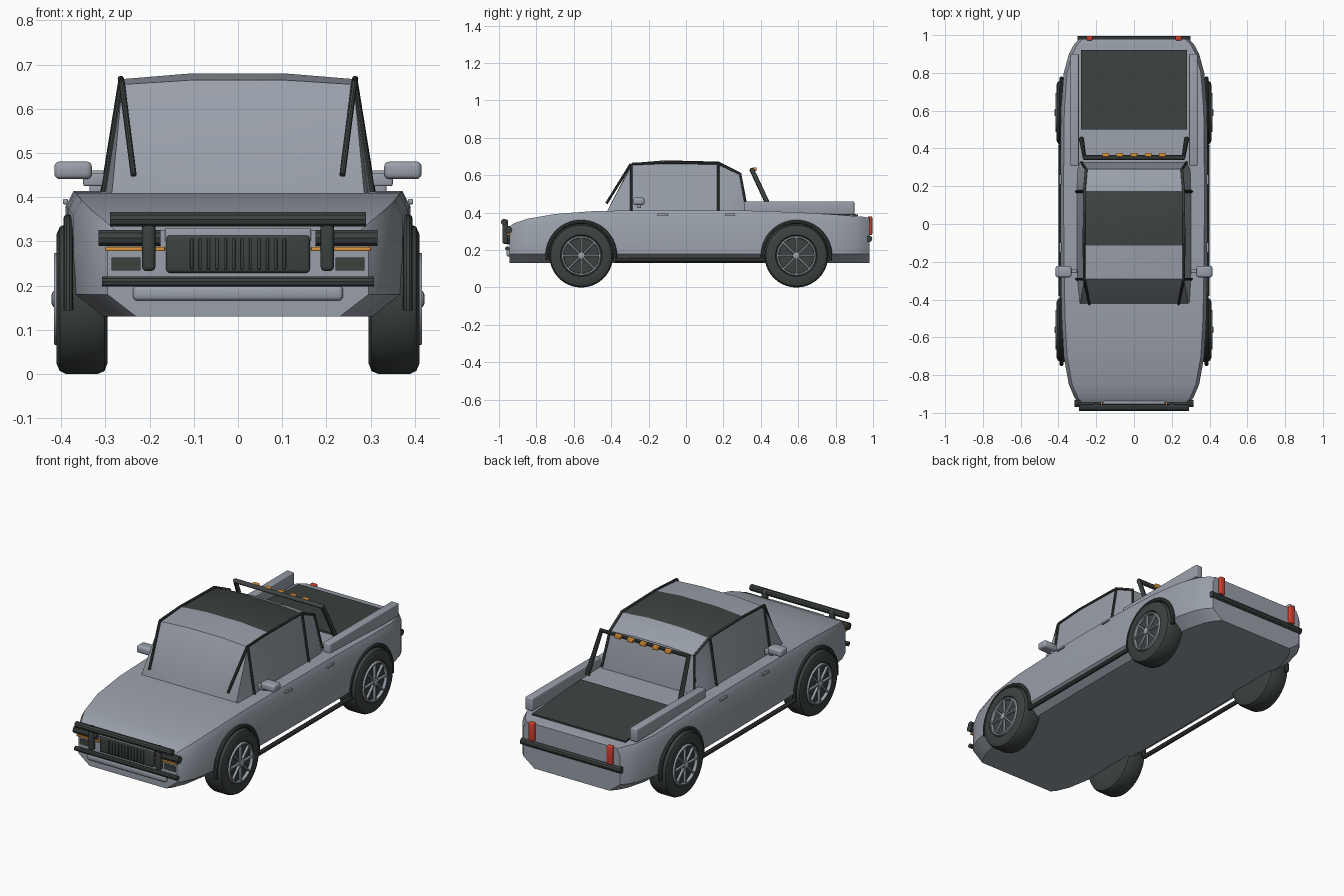
import bpy, bmesh, math
from mathutils import Matrix, Vector

if "Cube" in bpy.data.objects:
    bpy.data.objects.remove(bpy.data.objects["Cube"])


def material(name, rgb):
    m = bpy.data.materials.new(name)
    m.use_nodes = True
    m.diffuse_color = (*rgb, 1)
    bsdf = next(n for n in m.node_tree.nodes if n.type == 'BSDF_PRINCIPLED')
    bsdf.inputs["Base Color"].default_value = (*rgb, 1)
    return m


GREY = material("body grey", (0.32, 0.35, 0.40))
DARK = material("dark trim", (0.045, 0.055, 0.053))
ORANGE = material("amber lamp", (0.75, 0.30, 0.04))
RED = material("red lamp", (0.65, 0.05, 0.03))


def smooth(ob, angle=35):
    bpy.ops.object.select_all(action='DESELECT')
    ob.select_set(True)
    bpy.context.view_layer.objects.active = ob
    bpy.ops.object.shade_smooth_by_angle(angle=math.radians(angle))


def finish(name, bm, *mats):
    bmesh.ops.recalc_face_normals(bm, faces=bm.faces)
    me = bpy.data.meshes.new(name)
    bm.to_mesh(me)
    bm.free()
    for m in mats:
        me.materials.append(m)
    ob = bpy.data.objects.new(name, me)
    bpy.context.collection.objects.link(ob)
    smooth(ob)
    return ob


def box(name, mat, center, size, bevel=0.0, tilt=0.0):
    bm = bmesh.new()
    bmesh.ops.create_cube(bm, size=1, matrix=Matrix.Diagonal((*size, 1)))
    if bevel:
        bmesh.ops.bevel(bm, geom=bm.edges[:], offset=bevel, segments=3,
                        profile=0.5, affect='EDGES')
    bm.transform(Matrix.Translation(center) @ Matrix.Rotation(tilt, 4, 'X'))
    return finish(name, bm, mat)


def tube(name, mat, points, r):
    cu = bpy.data.curves.new(name, 'CURVE')
    cu.dimensions = '3D'
    cu.bevel_depth = r
    cu.bevel_resolution = 3
    cu.use_fill_caps = True
    sp = cu.splines.new('POLY')
    sp.points.add(len(points) - 1)
    for p, co in zip(sp.points, points):
        p.co = (*co, 1)
    cu.materials.append(mat)
    ob = bpy.data.objects.new(name, cu)
    bpy.context.collection.objects.link(ob)
    bpy.ops.object.select_all(action='DESELECT')
    ob.select_set(True)
    bpy.context.view_layer.objects.active = ob
    bpy.ops.object.convert(target='MESH')
    smooth(bpy.context.object)


def loft(sections):
    """Skin mirrored half sections, each (y, [(x, z), ...])."""
    bm = bmesh.new()
    rings = []
    for y, half in sections:
        outline = half + [(-x, z) for x, z in reversed(half)]
        rings.append([bm.verts.new((x, y, z)) for x, z in outline])
    n = len(rings[0])
    for a, b in zip(rings, rings[1:]):
        for i in range(n):
            bm.faces.new((a[i], a[(i + 1) % n], b[(i + 1) % n], b[i]))
    bm.faces.new(rings[0])
    bm.faces.new(rings[-1])
    return bm


def lathe(name, mat, profile, origin, closed=True, steps=40):
    """Spin (x, radius) points about the wheel axle."""
    bm = bmesh.new()
    rings = []
    for k in range(steps):
        a = 2 * math.pi * k / steps
        rings.append([bm.verts.new((x, r * math.cos(a), r * math.sin(a))) for x, r in profile])
    m = len(profile)
    for k in range(steps):
        a, b = rings[k], rings[(k + 1) % steps]
        for i in range(m if closed else m - 1):
            j = (i + 1) % m
            bm.faces.new((a[i], a[j], b[j], b[i]))
    if not closed:
        bm.faces.new([r[0] for r in rings])
        bm.faces.new([r[-1] for r in rings])
    bm.transform(Matrix.Translation(origin))
    return finish(name, bm, mat)


# Body shell: y, half width, top height
stations = [(-.945, .295, .325), (-.92, .315, .343), (-.85, .345, .367), (-.7, .372, .393),
            (-.5, .383, .408), (-.3, .387, .412), (0, .39, .414), (.3, .39, .412),
            (.6, .387, .402), (.8, .372, .39), (.9, .345, .382), (.95, .318, .378),
            (.98, .29, .372)]
body = loft([(y, [(w - .065, .13), (w, .18), (w, t - .035), (w - .018, t)])
             for y, w, t in stations])
finish("body_shell", body, GREY)

# Cabin: y, roof half width, roof edge height, crown, base half width
cab = [(-.42, .285, .412, 0, .295), (-.29, .262, .655, .01, .302), (-.115, .265, .667, .013, .304),
       (.175, .262, .66, .013, .304), (.29, .252, .605, .01, .3), (.325, .275, .42, .004, .29)]
cabin = loft([(y, [(b, .4), (w, z), (w * .4, z + c)]) for y, w, z, c, b in cab])
cabin.normal_update()
for f in cabin.faces:
    c = f.calc_center_median()
    if -.115 < c.y < .175 and c.z > .62:
        f.material_index = 1
finish("cabin", cabin, GREY, DARK)

# Bed cover, front and rear bars
box("bed_cover", DARK, (0, .71, .399), (.56, .42, .009), tilt=-.06)
tube("guard_top_bar", DARK, [(-.29, -.973, .35), (.29, -.973, .35)], .017)
tube("guard_low_bar", DARK, [(-.308, -.955, .209), (.308, -.955, .209)], .012)
tube("rear_bumper", DARK, [(-.3, .978, .26), (.3, .978, .26)], .018)

# Grille with ribs and lower front panel
box("grille_frame", GREY, (0, -.945, .315), (.33, .02, .03), .004)
box("grille", DARK, (0, -.947, .272), (.325, .024, .086), .008)
for i in range(12):
    box("grille_rib", DARK, ((i - 5.5) * .019, -.96, .272), (.007, .008, .07), .002)
box("lower_front_panel", GREY, (0, -.948, .183), (.475, .024, .034), .01)

for s in (-1, 1):
    # Front lamps and guard uprights
    tube("headlamp_bar", DARK, [(s * .175, -.95, .308), (s * .315, -.95, .308)], .019)
    box("indicator_strip", ORANGE, (s * .233, -.95, .283), (.135, .02, .01), .003)
    box("front_vent", DARK, (s * .253, -.945, .249), (.066, .008, .03))
    box("guard_upright", DARK, (s * .202, -.966, .298), (.03, .03, .13), .01)
    # Rear lamps
    box("tail_lamp", RED, (s * .235, .984, .33), (.034, .024, .1), .006)
    # Side details
    tube("side_step", DARK, [(s * .388, -.38, .145), (s * .388, .42, .145)], .012)
    box("bed_rail", GREY, (s * .314, .605, .425), (.044, .59, .07), .006)
    for y in (-.125, .235):
        box("door_handle", GREY, (s * .39, y, .39), (.012, .055, .012), .003)
    box("mirror_stem", GREY, (s * .325, -.25, .44), (.05, .02, .03), .005)
    box("mirror", GREY, (s * .373, -.252, .461), (.085, .06, .04), .012)
    # Cabin tubes
    tube("front_pillar", DARK, [(s * .236, -.425, .45), (s * .263, -.295, .66)], .007)
    tube("door_pillar", DARK, [(s * .263, -.292, .66), (s * .304, -.292, .41)], .007)
    tube("rear_door_pillar", DARK, [(s * .264, .172, .665), (s * .305, .172, .41)], .007)
    tube("roof_rail", DARK, [(s * .263, -.292, .66), (s * .265, -.115, .668), (s * .263, .172, .664),
                             (s * .253, .29, .608), (s * .278, .325, .42)], .007)
    # Wheels
    for y in (-.56, .59):
        o = (0, y, .17)
        lathe("tyre", DARK, [(s * x, r) for x, r in (
            (.295, .1), (.295, .145), (.302, .163), (.318, .17), (.388, .17),
            (.403, .163), (.411, .145), (.411, .112), (.4, .104), (.4, .02))], o, closed=False)
        lathe("rim_ring", GREY, [(s * x, r) for x, r in (
            (.398, .094), (.416, .096), (.416, .103), (.398, .108))], o)
        lathe("hub", GREY, [(s * .395, .02), (s * .418, .018), (s * .422, .01)], o,
              closed=False, steps=16)
        for k in range(8):
            a = k * math.pi / 4
            d = Vector((0, math.cos(a), math.sin(a)))
            box("spoke", GREY, Vector(o) + Vector((s * .408, 0, 0)) + d * .055,
                (.014, .085, .009), .002, tilt=a)
        arch = [(s * .384, y + .181 * math.cos(math.radians(t)), .17 + .181 * math.sin(math.radians(t)))
                for t in range(-8, 189, 7)]
        tube("wheel_arch", DARK, arch, .011)

# Roll bar and its lamps
tube("roll_bar", DARK, [(-.278, .45, .42), (-.262, .352, .63), (.262, .352, .63), (.278, .45, .42)], .013)
for i in range(-2, 3):
    box("roof_lamp", ORANGE, (i * .075, .366, .632), (.036, .022, .02), .004)
